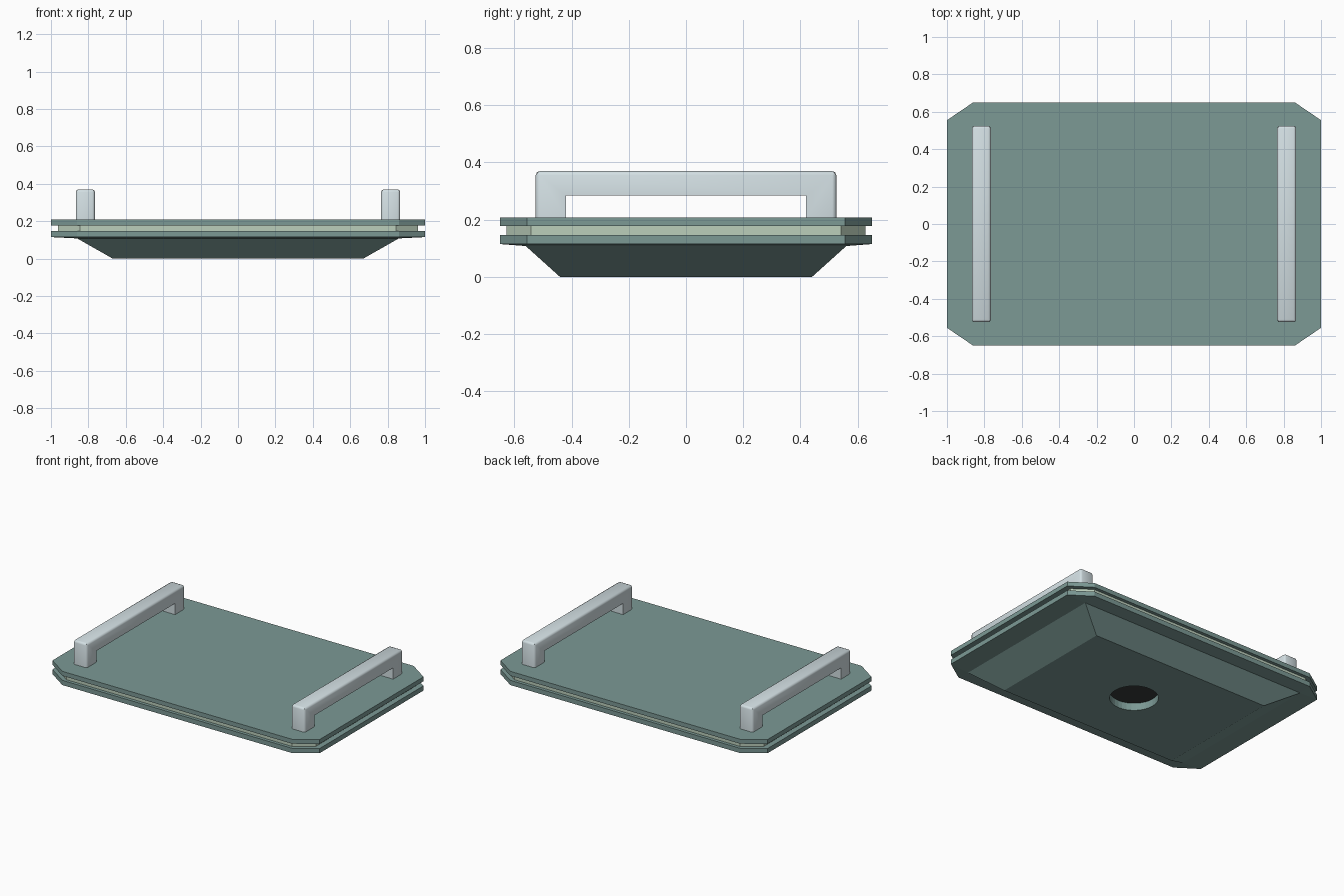
import bpy, bmesh

if "Cube" in bpy.data.objects:
    bpy.data.objects.remove(bpy.data.objects["Cube"])

def mat(name, rgb):
    m = bpy.data.materials.new(name)
    m.diffuse_color = (*rgb, 1)
    m.use_nodes = True
    m.node_tree.nodes["Principled BSDF"].inputs["Base Color"].default_value = m.diffuse_color
    return m

TEAL = mat("teal", (0.20, 0.32, 0.30))
SEAL = mat("pale_green", (0.50, 0.62, 0.50))
STEEL = mat("pale_steel", (0.65, 0.74, 0.77))
DARK = mat("dark", (0.04, 0.045, 0.045))

def make(name, bm, material):
    bmesh.ops.recalc_face_normals(bm, faces=bm.faces[:])
    me = bpy.data.meshes.new(name)
    bm.to_mesh(me)
    bm.free()
    me.materials.append(material)
    ob = bpy.data.objects.new(name, me)
    bpy.context.collection.objects.link(ob)
    return ob

def octagon(x, y, cx, cy):
    """Chamfered rectangle, counter-clockwise, starting on the front edge."""
    return [(-cx, -y), (cx, -y), (x, -cy), (x, cy),
            (cx, y), (-cx, y), (-x, cy), (-x, -cy)]

def ring(bm, pts, z):
    return [bm.verts.new((px, py, z)) for px, py in pts]

def bridge(bm, a, b):
    n = len(a)
    for i in range(n):
        bm.faces.new((a[i], a[(i + 1) % n], b[(i + 1) % n], b[i]))

def slab(name, pts, z0, z1, material):
    bm = bmesh.new()
    lo, hi = ring(bm, pts, z0), ring(bm, pts, z1)
    bm.faces.new(lo)
    bm.faces.new(hi)
    bridge(bm, lo, hi)
    return make(name, bm, material)

OUTER = octagon(1.0, 0.65, 0.86, 0.555)

# Top plate and recessed seal
slab("top_plate", OUTER, 0.178, 0.208, TEAL)
slab("seal", octagon(0.963, 0.628, 0.845, 0.542), 0.147, 0.178, SEAL)

# Lower plate with tapered pan underneath
bm = bmesh.new()
rect = lambda x, y: [(-x, -y), (x, -y), (x, y), (-x, y)]
top, low = ring(bm, OUTER, 0.147), ring(bm, OUTER, 0.115)
rim, foot = ring(bm, rect(0.86, 0.56), 0.108), ring(bm, rect(0.67, 0.44), 0)
bm.faces.new(top)
bm.faces.new(foot)
bridge(bm, top, low)
bridge(bm, rim, foot)
for i in range(4):
    j = (i + 1) % 4
    bm.faces.new((low[2 * i], low[2 * i + 1], rim[j], rim[i]))
    bm.faces.new((low[2 * i + 1], low[(2 * i + 2) % 8], rim[j]))
base = make("base_pan", bm, TEAL)

# Round recess in the underside
bpy.ops.mesh.primitive_cylinder_add(vertices=32, radius=0.15, depth=0.1)
cutter = bpy.context.object
cutter.name = "recess_cutter"
cutter.hide_render = True
mod = base.modifiers.new("recess", 'BOOLEAN')
mod.object = cutter
mod.operation = 'DIFFERENCE'
mod.solver = 'EXACT'
bpy.context.view_layer.objects.active = base
bpy.ops.object.modifier_apply(modifier=mod.name)
bpy.data.objects.remove(cutter)
base.data.materials.clear()
base.data.materials.append(TEAL)
base.data.materials.append(DARK)
for f in base.data.polygons:
    c = f.center
    inside = all(base.data.vertices[v].co.xy.length < 0.16 for v in f.vertices)
    f.material_index = 1 if inside and c.z > 0.04 else 0

# Handles: arch profile in y-z, outer edges rounded
PROFILE = [(-0.525, 0.208), (-0.525, 0.37), (0.525, 0.37), (0.525, 0.208),
           (0.42, 0.208), (0.42, 0.284), (-0.42, 0.284), (-0.42, 0.208)]

def handle(name, x):
    bm = bmesh.new()
    a, b = ([bm.verts.new((x + d, y, z)) for y, z in PROFILE] for d in (-0.051, 0.051))
    bm.faces.new(a)
    bm.faces.new(b)
    bridge(bm, a, b)
    outer = [e for e in bm.edges
             if all(abs(v.co.y) > 0.5 for v in e.verts)
             and any(v.co.z > 0.3 for v in e.verts)]
    bmesh.ops.bevel(bm, geom=outer, offset=0.014, segments=2, profile=0.5,
                    affect='EDGES')
    ob = make(name, bm, STEEL)
    bpy.ops.object.select_all(action='DESELECT')
    ob.select_set(True)
    bpy.context.view_layer.objects.active = ob
    bpy.ops.object.shade_smooth_by_angle(angle=0.8)

handle("left_handle", -0.816)
handle("right_handle", 0.816)
